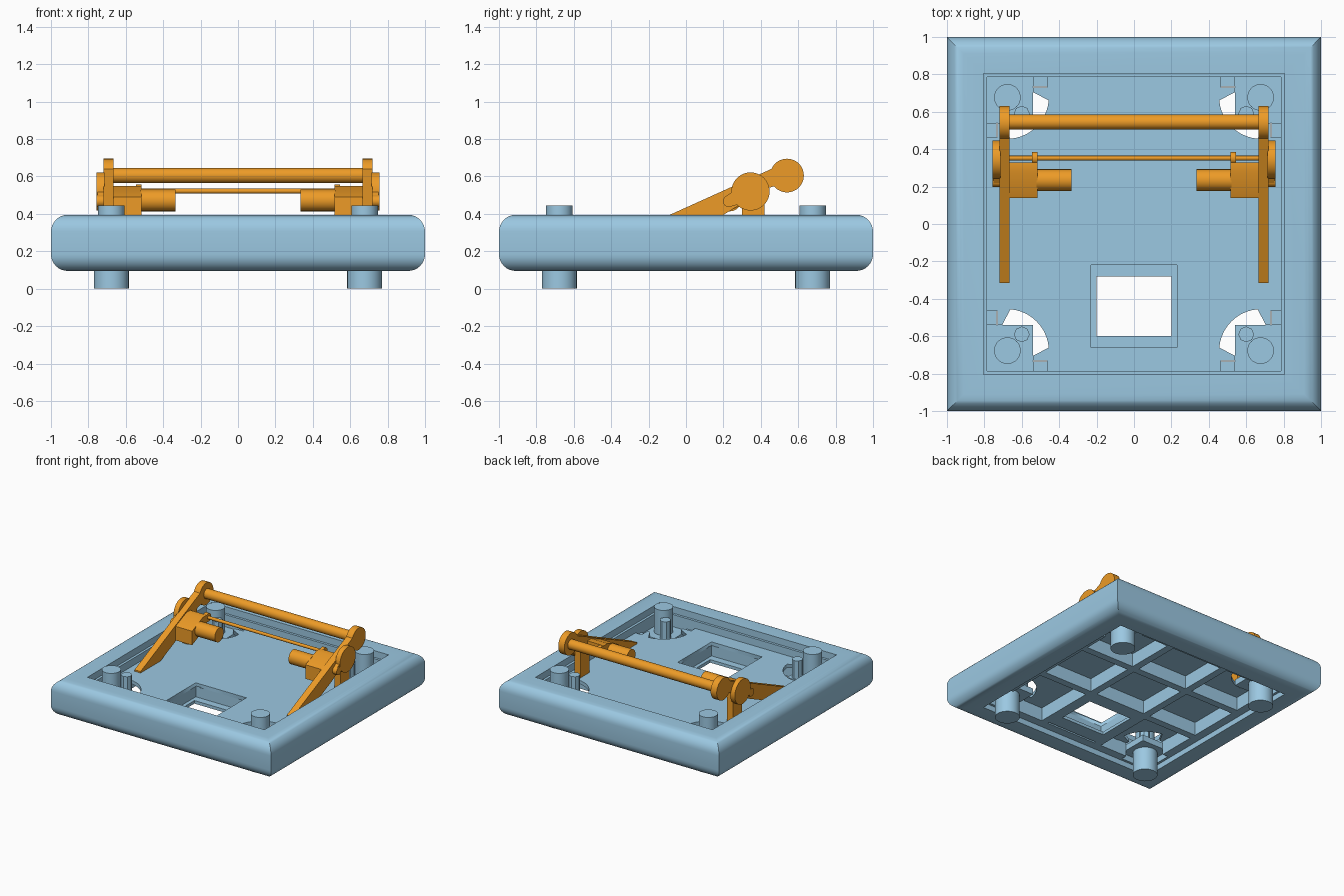
import bpy, bmesh, math
from mathutils import Vector

if "Cube" in bpy.data.objects:
    bpy.data.objects.remove(bpy.data.objects["Cube"])


def material(name, col):
    m = bpy.data.materials.new(name)
    m.diffuse_color = (*col, 1)
    m.use_nodes = True
    m.node_tree.nodes["Principled BSDF"].inputs["Base Color"].default_value = m.diffuse_color
    return m


BLUE = material("blue", (0.33, 0.58, 0.76))
ORANGE = material("orange", (0.85, 0.33, 0.02))


def finish(name, bm, mat):
    bmesh.ops.recalc_face_normals(bm, faces=bm.faces[:])
    me = bpy.data.meshes.new(name)
    bm.to_mesh(me)
    bm.free()
    ob = bpy.data.objects.new(name, me)
    bpy.context.collection.objects.link(ob)
    me.materials.append(mat)
    bpy.ops.object.select_all(action='DESELECT')
    bpy.context.view_layer.objects.active = ob
    ob.select_set(True)
    bpy.ops.object.shade_smooth_by_angle(angle=math.radians(32))
    return ob


def extrude(name, pts, offset, mat):
    """Closed 3D outline pushed along an offset."""
    bm = bmesh.new()
    f = bm.faces.new([bm.verts.new(p) for p in pts])
    ext = bmesh.ops.extrude_face_region(bm, geom=[f])
    vs = [v for v in ext["geom"] if isinstance(v, bmesh.types.BMVert)]
    bmesh.ops.translate(bm, verts=vs, vec=Vector(offset))
    return finish(name, bm, mat)


def box(name, x0, x1, y0, y1, z0, z1, mat=BLUE):
    return extrude(name, [(x0, y0, z0), (x1, y0, z0), (x1, y1, z0), (x0, y1, z0)],
                   (0, 0, z1 - z0), mat)


def side_plate(name, x0, x1, yz, mat=ORANGE):
    return extrude(name, [(x0, y, z) for y, z in yz], (x1 - x0, 0, 0), mat)


def circle(r, n, cx=0, cy=0):
    return [(cx + r * math.cos(2 * math.pi * i / n), cy + r * math.sin(2 * math.pi * i / n))
            for i in range(n)]


def post(name, x, y, r, z0, z1, n=40):
    return extrude(name, [(a, b, z0) for a, b in circle(r, n, x, y)], (0, 0, z1 - z0), BLUE)


def rod(name, x0, x1, y, z, r, n=40):
    return side_plate(name, x0, x1, circle(r, n, y, z))


def square_ring(name, profile, mat=BLUE):
    """Sweep a (half width, z) profile round a square with mitred corners."""
    bm = bmesh.new()
    rings = [[bm.verts.new((sx * r, sy * r, z)) for r, z in profile]
             for sx, sy in ((1, 1), (-1, 1), (-1, -1), (1, -1))]
    n = len(profile)
    for k in range(4):
        a, b = rings[k], rings[(k + 1) % 4]
        for i in range(n):
            j = (i + 1) % n
            bm.faces.new((a[i], a[j], b[j], b[i]))
    return finish(name, bm, mat)


# padded bumper with rounded outer edges, and inner rim
R = 0.09
prof = [(0.805, 0.095)]
for cz, a0 in ((0.095 + R, -90), (0.395 - R, 0)):
    for i in range(9):
        a = math.radians(a0 + i * 90 / 8)
        prof.append((1 - R + R * math.cos(a), cz + R * math.sin(a)))
prof.append((0.805, 0.395))
square_ring("bumper", prof)
square_ring("inner_rim", [(0.785, 0.14), (0.807, 0.14), (0.807, 0.34), (0.785, 0.34)])

# floor outline for one corner: stepped notch plus round clearance
half = [(0.787, 0.465), (0.73, 0.465), (0.73, 0.54), (0.705, 0.54)]
arc = [(0.68 - 0.225 * math.cos(math.radians(a)), 0.68 - 0.225 * math.sin(math.radians(a)))
       for a in range(85, 4, -8)]
corner = half + arc + [(y, x) for x, y in reversed(half)]
outline = []
for sx, sy, rev in ((1, 1, 0), (-1, 1, 1), (-1, -1, 0), (1, -1, 1)):
    outline += [(sx * x, sy * y) for x, y in (corner[::-1] if rev else corner)]
hole = [(-0.23, -0.66), (0.23, -0.66), (0.23, -0.22), (-0.23, -0.22)]

# floor plate as a filled flat curve with the square opening
cu = bpy.data.curves.new("floor", 'CURVE')
cu.dimensions = '2D'
cu.fill_mode = 'BOTH'
cu.extrude = 0.015
for loop in (outline, hole):
    sp = cu.splines.new('POLY')
    sp.points.add(len(loop) - 1)
    for p, (x, y) in zip(sp.points, loop):
        p.co = (x, y, 0, 1)
    sp.use_cyclic_u = True
floor = bpy.data.objects.new("floor_plate", cu)
bpy.context.collection.objects.link(floor)
floor.location.z = 0.265
bpy.ops.object.select_all(action='DESELECT')
bpy.context.view_layer.objects.active = floor
floor.select_set(True)
bpy.ops.object.convert(target='MESH')
floor.data.materials.clear()
floor.data.materials.append(BLUE)

# frame rails under the floor
for s in (-1, 1):
    a, b = sorted((s * 0.23, s * 0.29))
    box("long_rail", a, b, -0.785, 0.785, 0.14, 0.255)
    a, b = sorted((s * 0.735, s * 0.787))
    box("side_rail", a, b, -0.54, 0.54, 0.14, 0.255)
    box("end_rail", -0.54, 0.54, a, b, 0.14, 0.255)
    # ledge round the opening
    a, b = sorted((s * 0.2, s * 0.24))
    box("opening_ledge_side", a, b, -0.665, -0.215, 0.14, 0.165)
box("opening_ledge_front", -0.2, 0.2, -0.665, -0.6, 0.14, 0.165)
box("opening_ledge_back", -0.2, 0.2, -0.28, -0.215, 0.14, 0.165)
for y0, x1 in ((-0.22, 0.735), (0.27, 0.735)):
    box("cross_rail", -x1, x1, y0, y0 + 0.06, 0.14, 0.255)
box("front_cross_rail", -0.29, 0.29, -0.72, -0.66, 0.14, 0.255)

# corner wheel modules
for sx in (-1, 1):
    for sy in (-1, 1):
        xs = sorted((sx * 0.54, sx * 0.787))
        ys = sorted((sy * 0.54, sy * 0.787))
        box("module_plate", *xs, *ys, 0.19, 0.24)
        post("wheel_foot", sx * 0.677, sy * 0.677, 0.093, 0, 0.2)
        post("module_motor", sx * 0.677, sy * 0.677, 0.071, 0.23, 0.445)
        post("module_encoder", sx * 0.6, sy * 0.59, 0.042, 0.23, 0.39, 8)

# lifting arm mechanism, both sides
arm = [(-0.315, 0.292), (0.5, 0.66), (0.57, 0.58), (0.43, 0.535), (0.2, 0.395),
       (-0.055, 0.28), (-0.315, 0.28)]
block = [(0.14, 0.375), (0.14, 0.49), (0.28, 0.55), (0.33, 0.55), (0.33, 0.46)]
neck = [(0.215, 0.495), (0.29, 0.55), (0.32, 0.45), (0.245, 0.445)]
for s in (-1, 1):
    def span(a, b):
        return sorted((s * a, s * b))
    side_plate("arm", *span(0.665, 0.72), arm)
    rod("arm_end", *span(0.665, 0.72), 0.54, 0.605, 0.09)
    rod("pivot_disc", *span(0.715, 0.757), 0.345, 0.52, 0.102)
    rod("drive_pinion", *span(0.715, 0.757), 0.23, 0.468, 0.032, 24)
    side_plate("drive_neck", *span(0.72, 0.75), neck)
    box("support_post", *span(0.665, 0.72), 0.3, 0.42, 0.275, 0.52, ORANGE)
    side_plate("gearbox", *span(0.515, 0.67), block)
    rod("arm_motor", *span(0.335, 0.52), 0.235, 0.472, 0.058)
    rod("shaft_collar", *span(0.515, 0.545), 0.352, 0.522, 0.034, 24)
rod("roller", -0.67, 0.67, 0.545, 0.605, 0.04)
rod("pivot_shaft", -0.67, 0.67, 0.352, 0.522, 0.013, 20)
